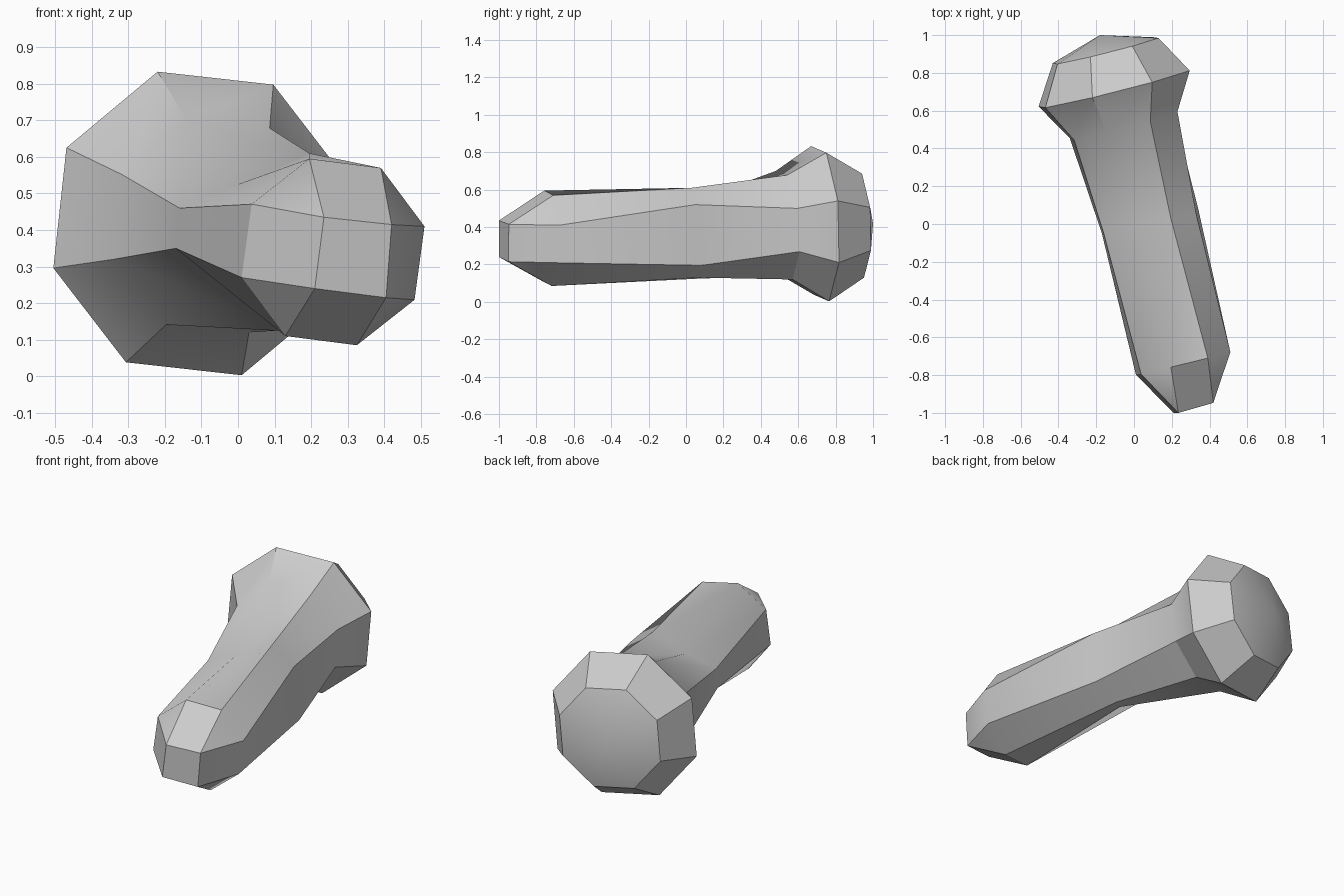
import bpy, bmesh
from math import sin, cos, pi, radians
from mathutils import Vector

cube = bpy.data.objects.get("Cube")
if cube:
    bpy.data.objects.remove(cube, do_unlink=True)

gray = bpy.data.materials.new("plain gray")
gray.use_nodes = True
colour = (0.6, 0.6, 0.6, 1)
gray.diffuse_color = colour
gray.node_tree.nodes["Principled BSDF"].inputs["Base Color"].default_value = colour


def octagon(centre, up, side):
    """Eight points around a centre, from two perpendicular radius vectors."""
    c, u, s = Vector(centre), Vector(up), Vector(side)
    return [c + u * cos(k * pi / 4) + s * sin(k * pi / 4) for k in range(8)]


# Cross-sections from the narrow front end to the broad head
head_up, head_side = Vector((-0.115, -0.048, 0.415)), Vector((0.40, 0.095, 0.122))
waist = [(0, 0, 0.525), (0.195, 0.03, 0.61), (0.33, 0.05, 0.52), (0.34, 0.08, 0.195),
         (0.18, 0.06, 0.13), (0.14, 0.04, 0.123), (-0.17, -0.05, 0.35), (-0.16, -0.05, 0.46)]
sections = [
    octagon((0.26, -0.738, 0.34), (-0.065, -0.02, 0.255), (0.25, 0.06, 0.07)),
    waist,
    octagon((-0.055, 0.525, 0.41), (-0.085, -0.045, 0.29), (0.285, 0.07, 0.09)),
    octagon((-0.105, 0.717, 0.418), head_up, head_side),
    octagon((-0.15, 0.918, 0.42), head_up * 0.7, head_side * 0.7),
]

bm = bmesh.new()
rings = [[bm.verts.new(p) for p in section] for section in sections]

# Shaft and head walls
for a, b in zip(rings, rings[1:]):
    for k in range(8):
        n = (k + 1) % 8
        bm.faces.new((a[k], a[n], b[n], b[k]))

# Shallow cone closing the head
apex = bm.verts.new((-0.18, 1.0, 0.42))
for k in range(8):
    bm.faces.new((rings[-1][k], rings[-1][(k + 1) % 8], apex))

# Front tip: square end, four bevel faces and four corner triangles
tip = [bm.verts.new(p) for p in ((0.235, -1, 0.435), (0.42, -0.947, 0.415),
                                 (0.405, -0.95, 0.215), (0.21, -1, 0.24))]
front = rings[0]
bm.faces.new(tip)
for k in range(4):
    i, n = 2 * k, (k + 1) % 4
    bm.faces.new((front[i - 1], front[i], tip[k]))
    bm.faces.new((front[i], front[i + 1], tip[n], tip[k]))

bmesh.ops.recalc_face_normals(bm, faces=bm.faces)
mesh = bpy.data.meshes.new("shaft_and_head")
bm.to_mesh(mesh)
bm.free()
mesh.materials.append(gray)
body = bpy.data.objects.new("shaft_and_head", mesh)
bpy.context.collection.objects.link(body)

# Soft shading with crisp facet edges
bpy.ops.object.select_all(action='DESELECT')
body.select_set(True)
bpy.context.view_layer.objects.active = body
bpy.ops.object.shade_smooth_by_angle(angle=radians(30))
